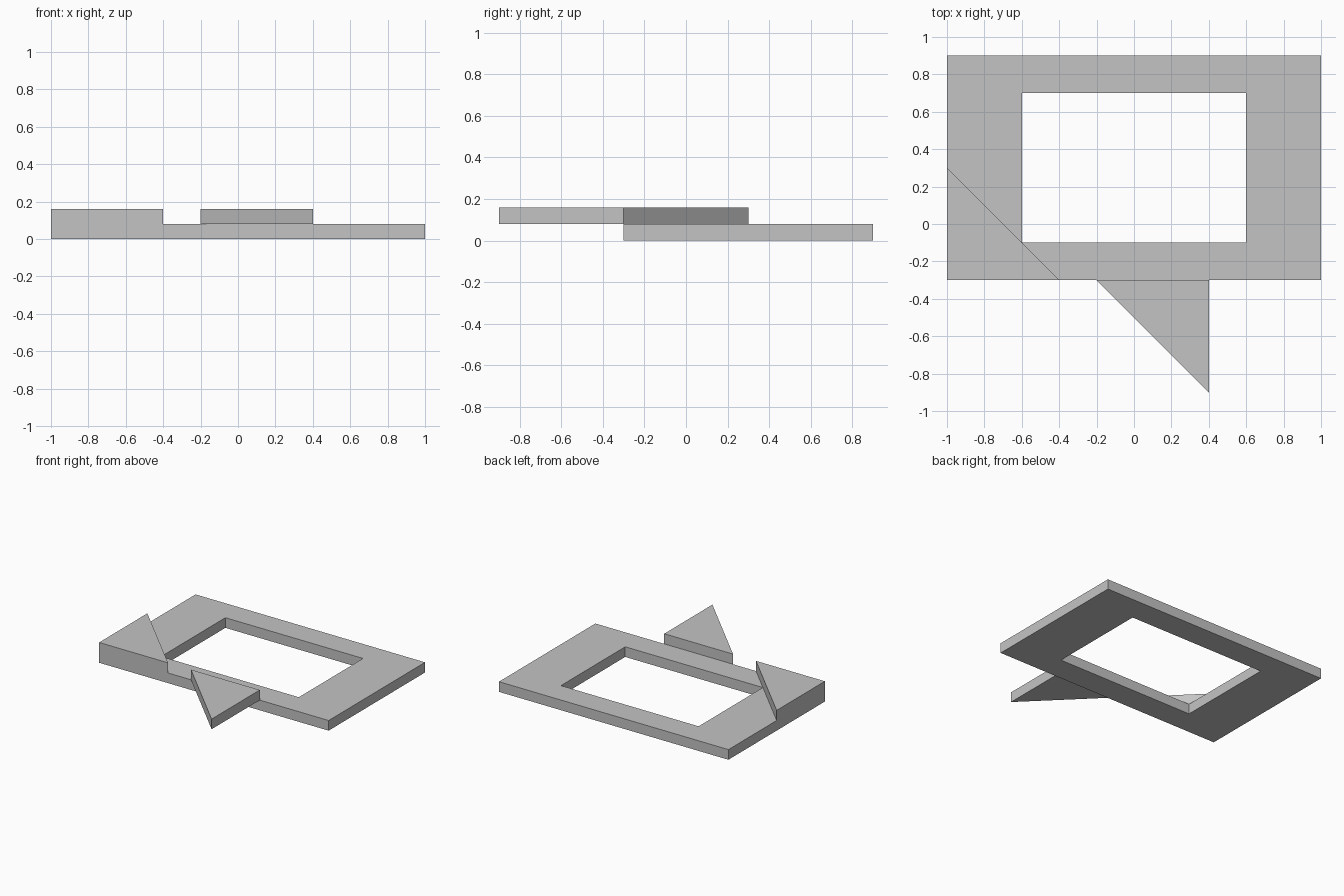
import bpy
import bmesh

cube = bpy.data.objects.get("Cube")
if cube:
    bpy.data.objects.remove(cube, do_unlink=True)

THICK = 0.08

grey = bpy.data.materials.new("light_grey")
grey.use_nodes = True
grey.diffuse_color = (0.55, 0.55, 0.55, 1)
grey.node_tree.nodes["Principled BSDF"].inputs["Base Color"].default_value = grey.diffuse_color


def make_plate(name, outline, base, hole=None):
    """Extrude a flat outline upwards, optionally around a matching hole."""
    bm = bmesh.new()
    outer = [bm.verts.new((x, y, base)) for x, y in outline]
    if hole:
        inner = [bm.verts.new((x, y, base)) for x, y in hole]
        for i in range(len(outer)):
            j = (i + 1) % len(outer)
            bm.faces.new((outer[i], outer[j], inner[j], inner[i]))
    else:
        bm.faces.new(outer)
    result = bmesh.ops.extrude_face_region(bm, geom=bm.faces[:])
    top = [v for v in result["geom"] if isinstance(v, bmesh.types.BMVert)]
    bmesh.ops.translate(bm, verts=top, vec=(0, 0, THICK))
    bmesh.ops.recalc_face_normals(bm, faces=bm.faces[:])
    mesh = bpy.data.meshes.new(name)
    bm.to_mesh(mesh)
    bm.free()
    mesh.materials.append(grey)
    obj = bpy.data.objects.new(name, mesh)
    bpy.context.collection.objects.link(obj)
    return obj


def rectangle(x, y0, y1):
    return [(-x, y0), (x, y0), (x, y1), (-x, y1)]


# Rectangular frame lying on the ground
make_plate("frame", rectangle(1, -0.3, 0.9), 0, rectangle(0.6, -0.1, 0.7))

# Triangular plates one layer up: on the corner, and off the front edge
make_plate("corner_triangle", [(-1, -0.3), (-0.4, -0.3), (-1, 0.3)], THICK)
make_plate("front_triangle", [(-0.2, -0.3), (0.4, -0.9), (0.4, -0.3)], THICK)
